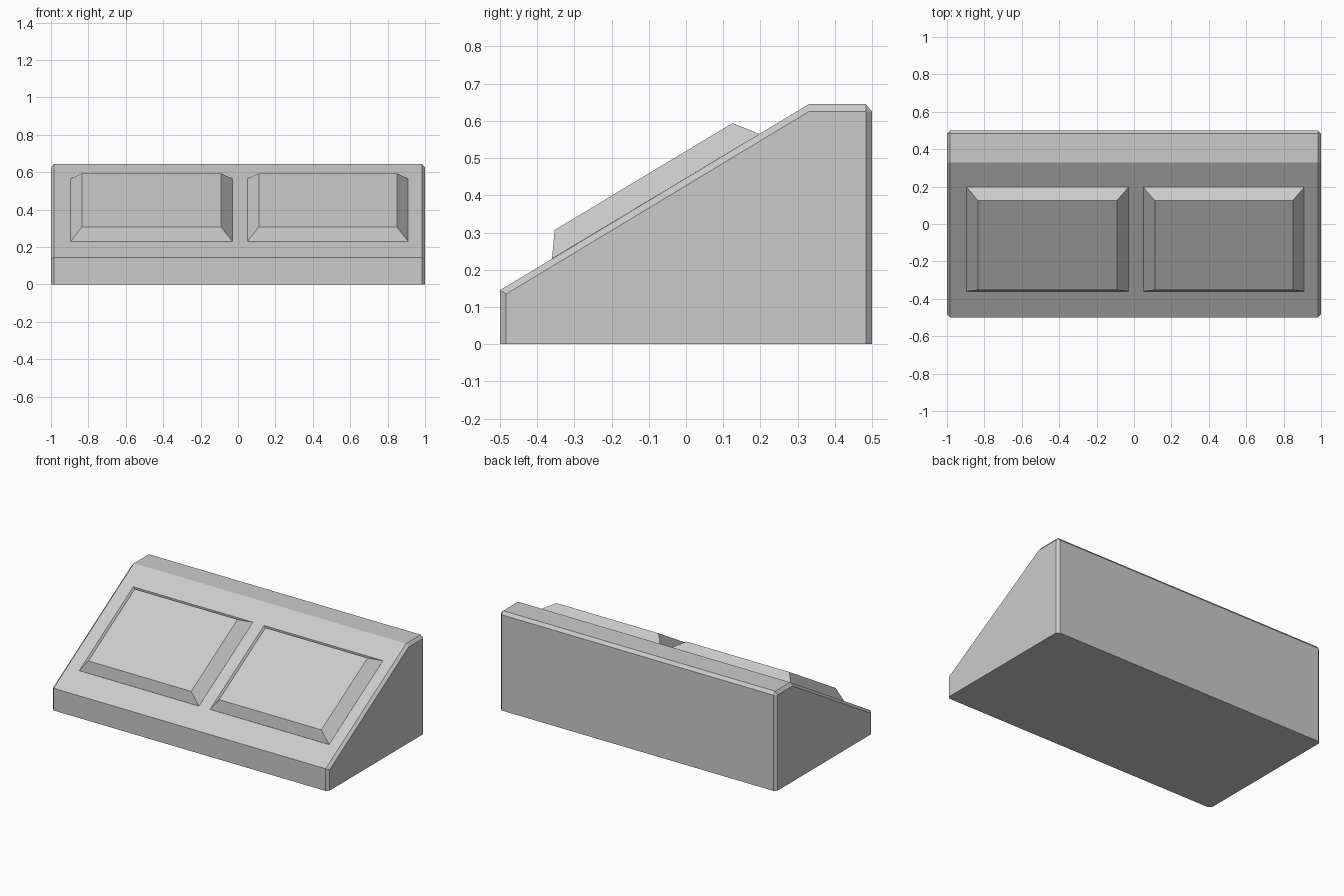
import bpy, bmesh

if "Cube" in bpy.data.objects:
    bpy.data.objects.remove(bpy.data.objects["Cube"])


def loft(name, rings):
    """Skin matching rings of points and cap both ends."""
    bm = bmesh.new()
    loops = [[bm.verts.new(p) for p in ring] for ring in rings]
    n = len(loops[0])
    for a, b in zip(loops, loops[1:]):
        for i in range(n):
            j = (i + 1) % n
            bm.faces.new((a[i], a[j], b[j], b[i]))
    bm.faces.new(loops[0])
    bm.faces.new(loops[-1])
    bmesh.ops.remove_doubles(bm, verts=bm.verts, dist=1e-4)
    bmesh.ops.recalc_face_normals(bm, faces=bm.faces)
    mesh = bpy.data.meshes.new(name)
    bm.to_mesh(mesh)
    bm.free()
    obj = bpy.data.objects.new(name, mesh)
    bpy.context.collection.objects.link(obj)
    return obj


# Wedge body: full profile, with a smaller end profile forming the chamfers
full = [(-0.5, 0), (0.5, 0), (0.5, 0.625), (0.483, 0.645), (0.33, 0.645), (-0.5, 0.145)]
end = [(-0.483, 0), (0.483, 0), (0.483, 0.625), (0.483, 0.625), (0.33, 0.625), (-0.483, 0.135)]
sections = [(-1, end), (-0.983, full), (0.983, full), (1, end)]
loft("console_body", [[(x, y, z) for y, z in prof] for x, prof in sections])


def panel(name, x0, x1):
    """Raised bevelled panel on the slope, its foot sunk into the body."""
    def ring(inset, front, back):
        a, b = x0 + inset, x1 - inset
        return [(a, *front), (b, *front), (b, *back), (a, *back)]
    loft(name, [
        ring(0, (-0.35, 0.213), (0.207, 0.548)),
        ring(0, (-0.36, 0.23), (0.197, 0.565)),
        ring(0.061, (-0.353, 0.307), (0.125, 0.594)),
    ])


# Two sloping panels
panel("left_panel", -0.895, -0.03)
panel("right_panel", 0.05, 0.91)
